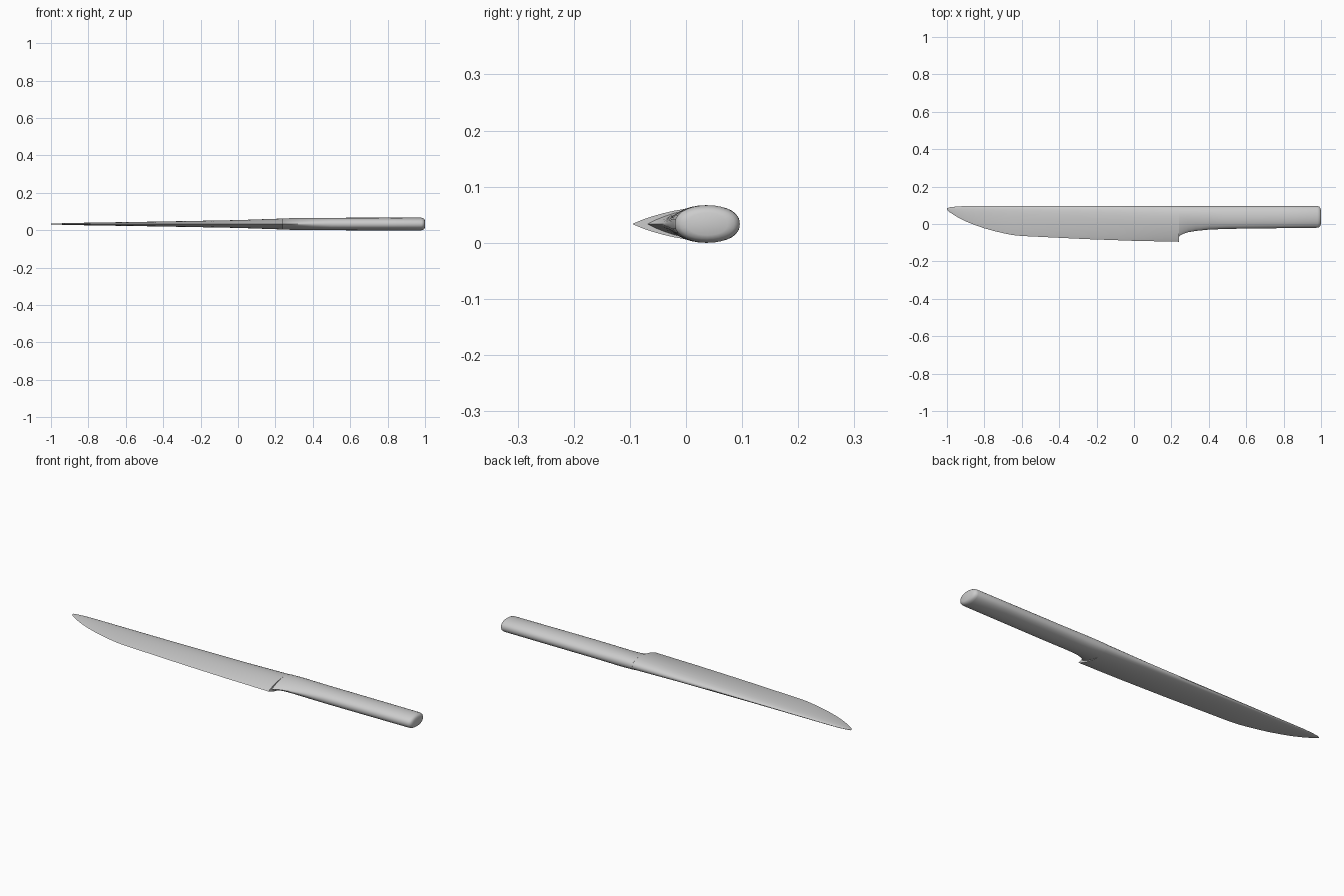
import bpy, bmesh, math

if "Cube" in bpy.data.objects:
    bpy.data.objects.remove(bpy.data.objects["Cube"])

HALF = 14          # points per side of a cross-section
ZC = 0.0335        # mid-plane height


def sample(table, x):
    """Linear lookup in a list of (x, value)."""
    if x <= table[0][0]:
        return table[0][1]
    for (x0, v0), (x1, v1) in zip(table, table[1:]):
        if x <= x1:
            return v0 + (v1 - v0) * (x - x0) / (x1 - x0)
    return table[-1][1]


# Outlines seen from above: spine, cutting edge, underside of the handle
spine = [(-1, 0.084), (-0.99, 0.088), (-0.96, 0.093), (-0.9, 0.096),
         (0.98, 0.096), (0.99, 0.093), (0.996, 0.086), (1, 0.074)]
edge = [(-1, 0.076), (-0.99, 0.066), (-0.95, 0.04), (-0.9, 0.014),
        (-0.85, -0.006), (-0.8, -0.023), (-0.75, -0.037), (-0.7, -0.049),
        (-0.65, -0.059), (-0.6, -0.064), (-0.25, -0.081), (0, -0.09), (0.24, -0.095)]
grip = [(0.24, -0.068), (0.25, -0.06), (0.265, -0.052), (0.29, -0.044),
        (0.33, -0.037), (0.4, -0.03), (0.5, -0.026), (0.98, -0.02),
        (0.99, -0.017), (0.996, -0.01), (1, 0.002)]
# Half thickness, and how pointed the lower side of the section is
thick = [(-1, 0.002), (-0.9, 0.0055), (-0.4, 0.0135), (0, 0.021), (0.24, 0.0295),
         (0.32, 0.0325), (0.6, 0.0335), (0.98, 0.0335), (0.99, 0.031),
         (0.996, 0.027), (1, 0.02)]
point = [(-1, 0.9), (0.24, 0.9), (0.3, 0.72), (0.4, 0.52), (0.5, 0.44), (1, 0.44)]
BACK = 0.44


def ring(bm, x, low):
    top, bottom = sample(spine, x), sample(low, x)
    h, a = sample(thick, x), sample(point, x)
    m = a / (a + BACK)
    peak = m ** a * (1 - m) ** BACK
    verts = []
    for i in range(2 * HALF):
        t = math.pi * i / HALF
        v = min(max((1 - math.cos(t)) / 2, 0), 1)
        z = 0 if i in (0, HALF) else h * v ** a * (1 - v) ** BACK / peak
        verts.append(bm.verts.new((x, bottom + (top - bottom) * v,
                                   ZC + (z if i < HALF else -z))))
    return verts


# Knife: one loft along x, with a step at the heel of the blade
bm = bmesh.new()
blade_x = sorted({p[0] for p in edge} | {-0.975, -0.5, -0.4, -0.12, 0.12})
grip_x = sorted({p[0] for p in grip} | {0.45, 0.6, 0.8})
rings = [ring(bm, x, edge) for x in blade_x] + [ring(bm, x, grip) for x in grip_x]
n = 2 * HALF
for r0, r1 in zip(rings, rings[1:]):
    for i in range(n):
        j = (i + 1) % n
        bm.faces.new((r0[i], r0[j], r1[j], r1[i]))
bm.faces.new(rings[0])
bm.faces.new(rings[-1])
bmesh.ops.recalc_face_normals(bm, faces=bm.faces)

mesh = bpy.data.meshes.new("knife")
bm.to_mesh(mesh)
bm.free()
knife = bpy.data.objects.new("knife", mesh)
bpy.context.collection.objects.link(knife)
bpy.context.view_layer.objects.active = knife
knife.select_set(True)
bpy.ops.object.shade_smooth_by_angle(angle=math.radians(40))
